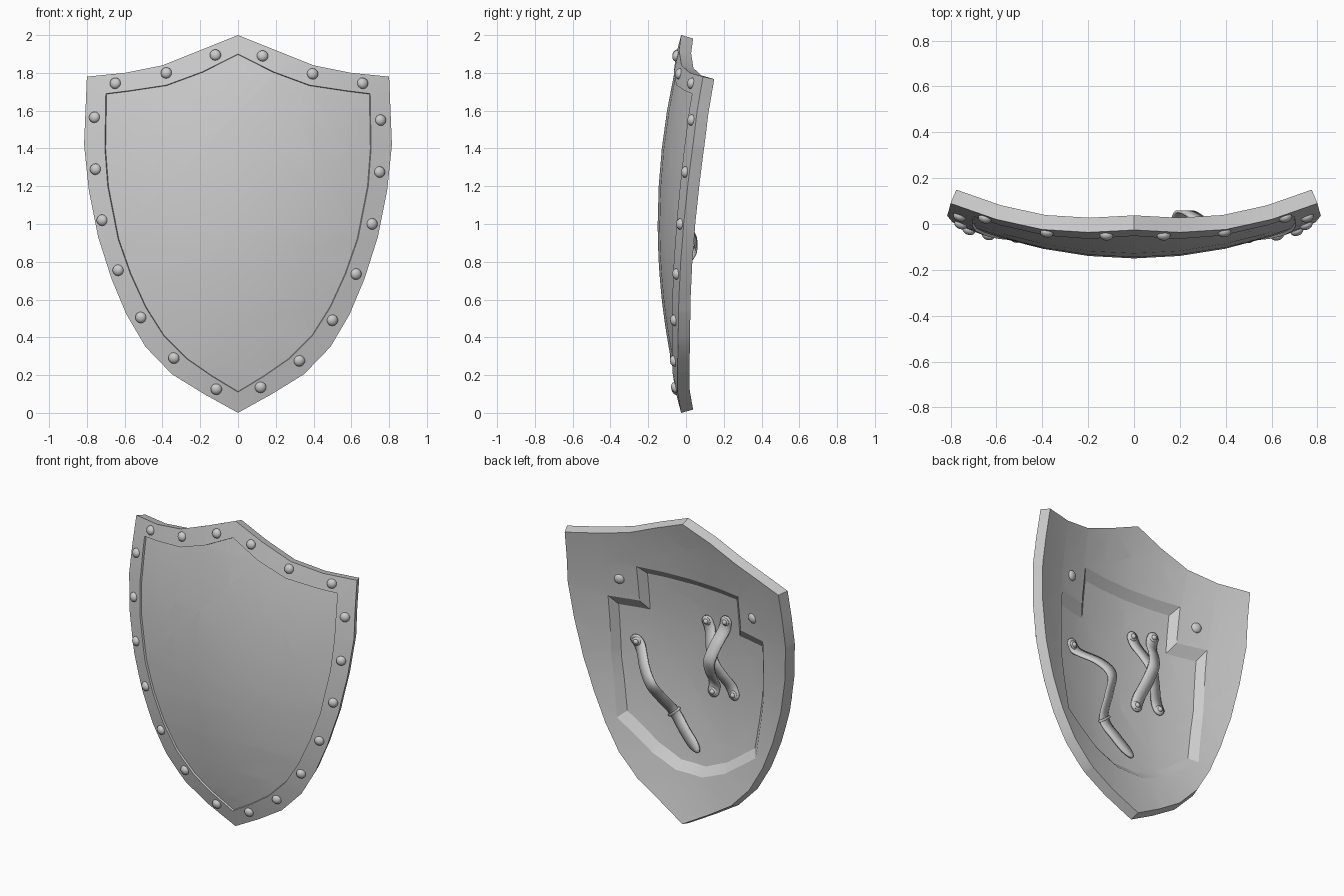
import bpy, bmesh, math
from mathutils import Vector, Matrix

if "Cube" in bpy.data.objects:
    bpy.data.objects.remove(bpy.data.objects["Cube"])


def place(x, off, z):
    """Point lying 'off' behind the doubly curved front surface."""
    y = -0.163 + 0.265 * x * x + 0.137 * (z - 1) ** 2
    return Vector((x, y, z)) + off * normal(x, z)


def normal(x, z):
    return Vector((-0.53 * x, 1, -0.274 * (z - 1))).normalized()


def finish(bm, name, angle=15):
    bmesh.ops.recalc_face_normals(bm, faces=bm.faces[:])
    me = bpy.data.meshes.new(name)
    bm.to_mesh(me)
    bm.free()
    ob = bpy.data.objects.new(name, me)
    bpy.context.collection.objects.link(ob)
    bpy.ops.object.select_all(action='DESELECT')
    ob.select_set(True)
    bpy.context.view_layer.objects.active = ob
    bpy.ops.object.shade_smooth_by_angle(angle=math.radians(angle))
    return ob


# ---- shield body: flat layered loops, gridded, then bent ----
RIM = [(0, 2), (.2, 1.92), (.4, 1.84), (.6, 1.8), (.8, 1.78), (.815, 1.42), (.79, 1.18),
       (.74, .93), (.67, .71), (.59, .52), (.49, .35), (.35, .205), (.18, .1), (0, 0)]
PANEL = [(0, 1.9), (.19, 1.805), (.38, 1.735), (.58, 1.705), (.7, 1.69), (.705, 1.4), (.69, 1.2),
         (.635, .92), (.57, .735), (.49, .56), (.395, .41), (.27, .285), (.14, .195), (0, .11)]
RECESS = [(.38, 1.6), (.38, 1.36), (.58, 1.36), (.57, .95), (.52, .56), (.27, .38), (.1, .31)]
FLOOR = [(.33, 1.54), (.33, 1.29), (.53, 1.29), (.52, .95), (.47, .6), (.25, .44), (.09, .37)]
THICK, PANEL_D, FLOOR_D = .066, .013, .03

bm = bmesh.new()


def loop(half, off):
    pts = half + [(-x, z) for x, z in reversed(half) if x > 0]
    vs = [bm.verts.new((x, off, z)) for x, z in pts]
    for i, v in enumerate(vs):
        bm.edges.new((vs[i - 1], v))
    return vs


def bridge(a, b):
    for i in range(len(a)):
        bm.faces.new((a[i - 1], a[i], b[i], b[i - 1]))


def fill(*loops):
    edges = [bm.edges.get((l[i - 1], l[i])) for l in loops for i in range(len(l))]
    bmesh.ops.triangle_fill(bm, edges=edges, use_beauty=True, normal=(0, 1, 0))


rim_front, rim_back = loop(RIM, 0), loop(RIM, THICK)
lip, panel = loop(PANEL, 0), loop(PANEL, PANEL_D)
recess, floor = loop(RECESS, THICK), loop(FLOOR, FLOOR_D)
fill(panel)
fill(floor)
fill(rim_back, recess)
for a, b in ((rim_front, rim_back), (rim_front, lip), (lip, panel), (recess, floor)):
    bridge(a, b)
for axis, cuts in (((1, 0, 0), [-.6 + .2 * i for i in range(7)]),
                   ((0, 0, 1), [.2 * i for i in range(1, 10)])):
    for c in cuts:
        bmesh.ops.bisect_plane(bm, geom=bm.verts[:] + bm.edges[:] + bm.faces[:], dist=1e-4,
                               plane_co=Vector(axis) * c, plane_no=axis)
for v in bm.verts:
    v.co = place(*v.co)
finish(bm, "shield_body")


# ---- domed rivets ----
def rivets(name, spots, off, r, h):
    b = bmesh.new()
    for x, z in spots:
        m = (Matrix.Translation(place(x, off, z))
             @ normal(x, z).to_track_quat('Z', 'Y').to_matrix().to_4x4()
             @ Matrix.Diagonal((r, r, h, 1)))
        bmesh.ops.create_uvsphere(b, u_segments=14, v_segments=8, radius=1, matrix=m)
    return finish(b, name, 40)


rivets("rim_rivets", [
    (-.65, 1.745), (-.38, 1.8), (-.12, 1.895), (-.76, 1.565), (-.755, 1.29), (-.72, 1.02),
    (-.635, .755), (-.515, .505), (-.34, .29), (-.115, .125), (.13, 1.89), (.395, 1.795),
    (.66, 1.745), (.755, 1.55), (.75, 1.275), (.71, 1.0), (.625, .735), (.5, .49),
    (.325, .275), (.12, .135)], 0, .03, .022)
rivets("back_rivets", [(.5, 1.49), (-.5, 1.49)], THICK, .033, .02)


# ---- leather straps: swept ribbons with rounded ends ----
def strap(name, pts, half_w, tip):
    p = [place(*q) for q in pts]
    p = [2 * p[0] - p[1]] + p + [2 * p[-1] - p[-2]]
    path = []
    for i in range(1, len(p) - 2):              # Catmull-Rom path
        a, b, c, d = p[i - 1:i + 3]
        for k in range(8):
            t = k / 8
            path.append(.5 * (2 * b + (c - a) * t + (2 * a - 5 * b + 4 * c - d) * t * t
                              + (3 * b - a - 3 * c + d) * t ** 3))
    path.append(p[-2])
    dist = [0]
    for a, b in zip(path, path[1:]):
        dist.append(dist[-1] + (b - a).length)
    d = path[-1] - path[0]
    side = Vector((-d.z, 0, d.x)).normalized()
    bm2, rows = bmesh.new(), []
    for q, s in zip(path, dist):
        w = half_w
        for e, r in ((s, half_w), (dist[-1] - s, tip)):
            w *= math.sqrt(max(.06, 1 - max(0, 1 - e / r) ** 2))
        rows.append([bm2.verts.new(q + side * w * k) for k in (-1, 0, 1)])
    for a, b in zip(rows, rows[1:]):
        for k in (0, 1):
            bm2.faces.new((a[k], a[k + 1], b[k + 1], b[k]))
    ob = finish(bm2, name, 50)
    mod = ob.modifiers.new("thickness", 'SOLIDIFY')
    mod.thickness, mod.offset = .012, 0


def cross(name, a, b, lift):
    def mix(t, off):
        return (a[0] + (b[0] - a[0]) * t, off, a[1] + (b[1] - a[1]) * t)
    strap(name, [mix(-.07, .038), mix(.1, .042), mix(.3, lift * .75), mix(.5, lift),
                 mix(.7, lift * .75), mix(.9, .042), mix(1.07, .038)], .038, .038)


A, B, C, D = (-.08, 1.32), (-.23, 1.36), (-.12, .86), (-.285, .885)
cross("grip_strap_lower", A, D, .115)
cross("grip_strap_upper", B, C, .145)
strap("arm_strap", [(.445, .04, 1.1), (.395, .044, 1.04), (.31, .16, .955), (.24, .2, .87),
                    (.2, .135, .77), (.155, .045, .66), (.07, .05, .56), (-.045, .056, .45)],
      .038, .09)

# ---- strap studs with washers ----
ENDS = [A, B, C, D, (.42, 1.065)]
rivets("strap_washers", ENDS, .046, .028, .008)
rivets("strap_studs", ENDS, .05, .017, .016)

# ---- keeper loop on the long strap ----
bpy.ops.mesh.primitive_torus_add(major_segments=20, minor_segments=6, major_radius=.045,
                                 minor_radius=.009)
keeper = bpy.context.object
keeper.name = "strap_keeper"
along = Vector((-.085, -.03, -.1)).normalized()
side = Vector((.1, 0, -.085)).normalized()
frame = Matrix((side, along.cross(side), along)).transposed().to_4x4()
keeper.matrix_world = (Matrix.Translation(place(.155, .047, .66)) @ frame
                       @ Matrix.Diagonal((1, .45, 1, 1)))
bpy.ops.object.shade_smooth_by_angle(angle=math.radians(60))
